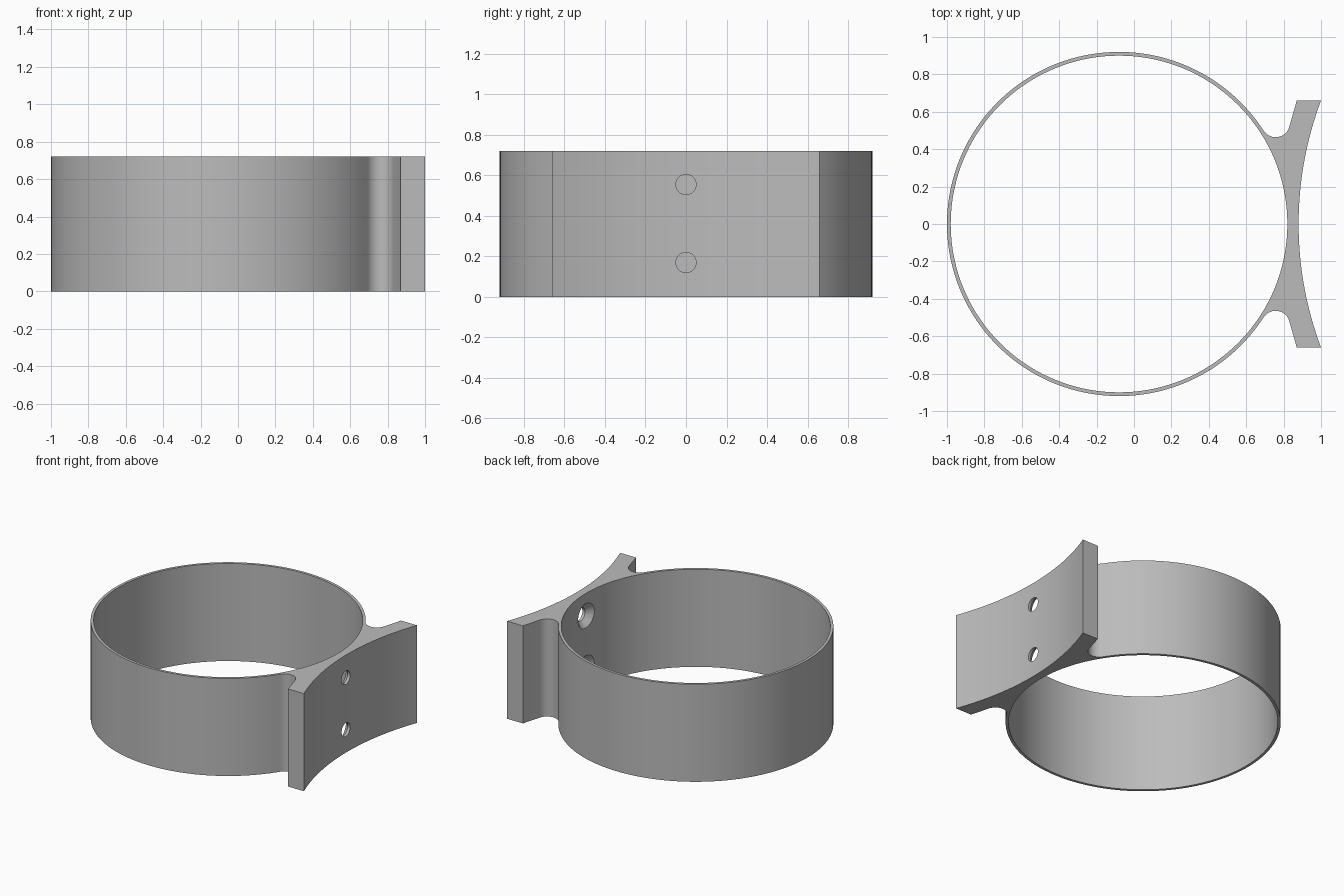
import bpy
import bmesh
from math import sin, cos, radians, asin, atan2, degrees, hypot
from mathutils import Matrix

HEIGHT = 0.72
RING_X, RING_OUT, RING_IN = -0.08, 0.92, 0.90
FILLET_X, FILLET_Y = 0.757, 0.54
PLATE_Y, PLATE_BACK, PLATE_TIP, PLATE_MID = 0.66, 0.87, 1.0, 0.88
HOLE_HEIGHTS = (0.17, 0.555)

cube = bpy.data.objects.get("Cube")
if cube:
    bpy.data.objects.remove(cube, do_unlink=True)


def arc(cx, cy, r, start, end, steps):
    """Points along a circular arc, angles in degrees."""
    angles = [radians(start + (end - start) * i / steps) for i in range(steps + 1)]
    return [(cx + r * cos(a), cy + r * sin(a)) for a in angles]


def new_object(name, bm):
    bmesh.ops.recalc_face_normals(bm, faces=bm.faces)
    mesh = bpy.data.meshes.new(name)
    bm.to_mesh(mesh)
    bm.free()
    obj = bpy.data.objects.new(name, mesh)
    bpy.context.collection.objects.link(obj)
    return obj


def add_cone(bm, r1, r2, depth, matrix, segments):
    bmesh.ops.create_cone(bm, cap_ends=True, segments=segments, radius1=r1,
                          radius2=r2, depth=depth, matrix=matrix)


def cut(target, cutter):
    """Subtract the cutter and discard it."""
    mod = target.modifiers.new("cut", "BOOLEAN")
    mod.operation = "DIFFERENCE"
    mod.solver = "EXACT"
    mod.object = cutter
    bpy.ops.object.select_all(action="DESELECT")
    target.select_set(True)
    bpy.context.view_layer.objects.active = target
    bpy.ops.object.modifier_apply(modifier=mod.name)
    bpy.data.objects.remove(cutter, do_unlink=True)


# Outline: ring arc, tangent fillets and concave mounting plate
tangent = degrees(atan2(FILLET_Y, FILLET_X - RING_X))
fillet_r = hypot(FILLET_X - RING_X, FILLET_Y) - RING_OUT
ring = arc(RING_X, 0, RING_OUT, tangent, 360 - tangent, 120)
upper_fillet = arc(FILLET_X, FILLET_Y, fillet_r, 343, 180 + tangent, 14)
lower_fillet = [(x, -y) for x, y in reversed(upper_fillet)]
sag = PLATE_TIP - PLATE_MID
face_r = (PLATE_Y ** 2 + sag ** 2) / (2 * sag)
half = degrees(asin(PLATE_Y / face_r))
face = arc(PLATE_MID + face_r, 0, face_r, 180 + half, 180 - half, 32)
outline = (ring + lower_fillet[1:] + [(PLATE_BACK, -PLATE_Y)] + face
           + [(PLATE_BACK, PLATE_Y)] + upper_fillet[:-1])

bm = bmesh.new()
base = bm.faces.new([bm.verts.new((x, y, 0)) for x, y in outline])
top = bmesh.ops.extrude_face_region(bm, geom=[base])["geom"]
bmesh.ops.translate(bm, vec=(0, 0, HEIGHT),
                    verts=[g for g in top if isinstance(g, bmesh.types.BMVert)])
clamp = new_object("ring_clamp_with_mounting_plate", bm)

# Round opening of the ring
bm = bmesh.new()
add_cone(bm, RING_IN, RING_IN, HEIGHT * 2,
         Matrix.Translation((RING_X, 0, HEIGHT / 2)), 144)
cut(clamp, new_object("opening_cutter", bm))

# Screw holes, countersunk from inside the ring
along_x = Matrix.Rotation(radians(90), 4, "Y")
for z in HOLE_HEIGHTS:
    bm = bmesh.new()
    add_cone(bm, 0.05, 0.05, 0.4, Matrix.Translation((0.85, 0, z)) @ along_x, 32)
    cut(clamp, new_object("screw_hole_cutter", bm))
    bm = bmesh.new()
    add_cone(bm, 0.13, 0.04, 0.09, Matrix.Translation((0.825, 0, z)) @ along_x, 32)
    cut(clamp, new_object("countersink_cutter", bm))

# Single grey finish
grey = bpy.data.materials.new("plain grey")
grey.use_nodes = True
color = (0.5, 0.5, 0.5, 1)
grey.diffuse_color = color
grey.node_tree.nodes["Principled BSDF"].inputs["Base Color"].default_value = color
clamp.data.materials.clear()
clamp.data.materials.append(grey)
for poly in clamp.data.polygons:
    poly.material_index = 0

clamp.select_set(True)
bpy.context.view_layer.objects.active = clamp
bpy.ops.object.shade_smooth_by_angle(angle=radians(25))
